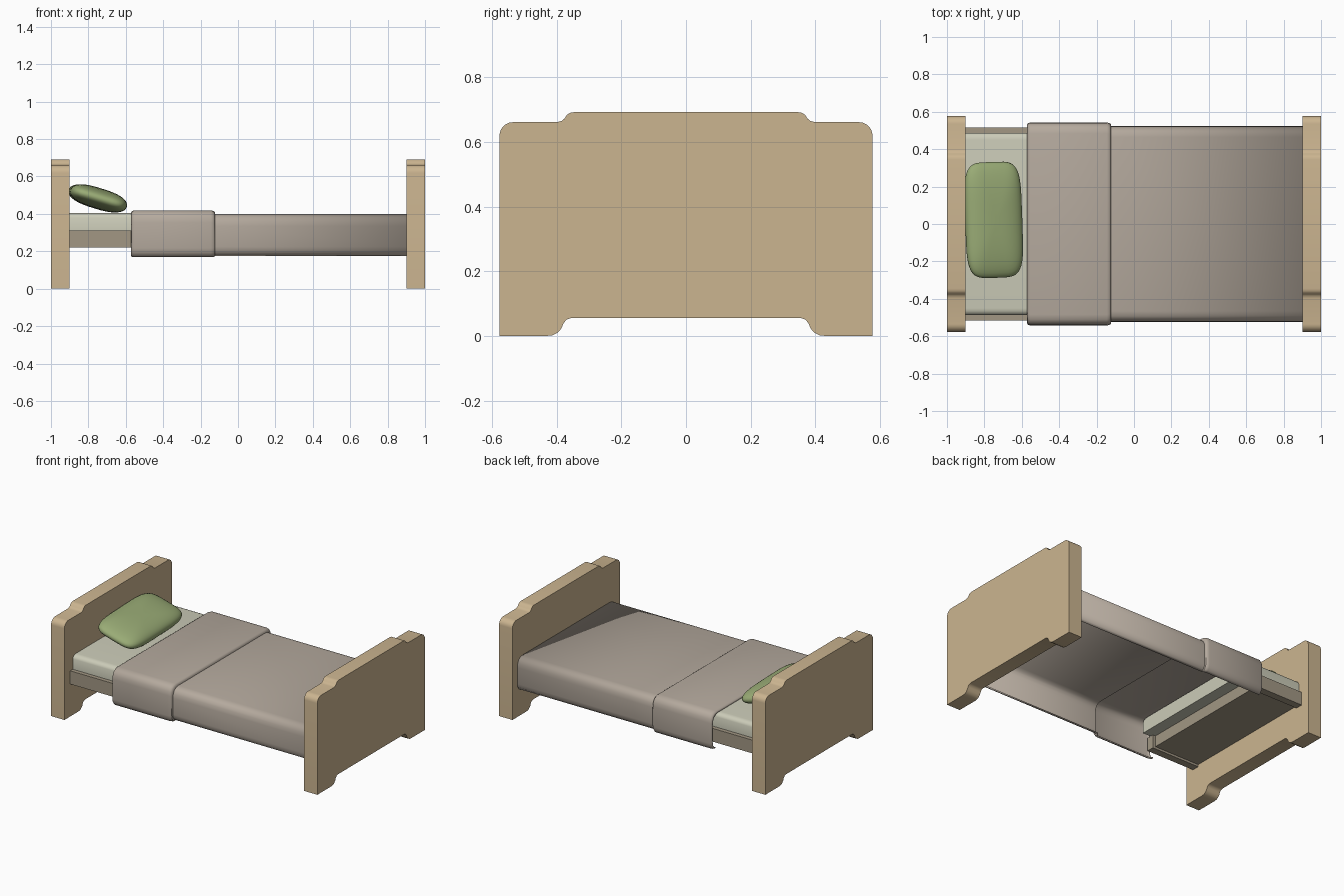
import bpy, bmesh, math
from mathutils import Matrix

if "Cube" in bpy.data.objects:
    bpy.data.objects.remove(bpy.data.objects["Cube"])


def material(name, rgb):
    m = bpy.data.materials.new(name)
    m.diffuse_color = (*rgb, 1)
    m.use_nodes = True
    m.node_tree.nodes["Principled BSDF"].inputs["Base Color"].default_value = m.diffuse_color
    return m


WOOD = material("wood", (0.60, 0.46, 0.28))
FRAME = material("frame_wood", (0.36, 0.31, 0.23))
SHEET = material("sheet", (0.60, 0.60, 0.48))
COVER = material("cover", (0.46, 0.40, 0.34))
GREEN = material("pillow_green", (0.32, 0.41, 0.18))


def finish(name, bm, mat, smooth=None):
    bmesh.ops.recalc_face_normals(bm, faces=bm.faces)
    me = bpy.data.meshes.new(name)
    bm.to_mesh(me)
    bm.free()
    me.materials.append(mat)
    ob = bpy.data.objects.new(name, me)
    bpy.context.collection.objects.link(ob)
    if smooth:
        bpy.ops.object.select_all(action='DESELECT')
        ob.select_set(True)
        bpy.context.view_layer.objects.active = ob
        bpy.ops.object.shade_smooth_by_angle(angle=math.radians(smooth))
    return ob


def box(name, lo, hi, mat):
    bm = bmesh.new()
    bmesh.ops.create_cube(bm, size=1)
    for v in bm.verts:
        v.co = [(a + b) / 2 + c * (b - a) for a, b, c in zip(lo, hi, v.co)]
    return finish(name, bm, mat)


def mirror_profile(half):
    return half + [(-y, z) for y, z in reversed(half)]


# Headboard and footboard: one silhouette extruded along x
corner = [(0.535 + 0.042 * math.cos(a), 0.619 + 0.042 * math.sin(a))
          for a in [math.radians(15 * i) for i in range(7)]]
outline = mirror_profile(
    [(0.355, 0.055), (0.37, 0.05), (0.379, 0.038), (0.386, 0.022), (0.398, 0.009),
     (0.412, 0.002), (0.43, 0), (0.577, 0)] + corner +
    [(0.398, 0.661), (0.384, 0.665), (0.376, 0.672), (0.368, 0.684), (0.358, 0.69), (0.345, 0.692)])
for name, x in (("headboard", -1.0), ("footboard", 0.9)):
    bm = bmesh.new()
    face = bm.faces.new([bm.verts.new((x, y, z)) for y, z in outline])
    ext = bmesh.ops.extrude_face_region(bm, geom=[face])
    moved = [g for g in ext["geom"] if isinstance(g, bmesh.types.BMVert)]
    bmesh.ops.translate(bm, verts=moved, vec=(0.1, 0, 0))
    finish(name, bm, WOOD, 35)

# Bed base at the pillow end
for side, s in (("back", 1), ("front", -1)):
    ys = sorted((s * 0.465, s * 0.515))
    box(side + "_rail", (-0.9, ys[0], 0.22), (-0.54, ys[1], 0.31), FRAME)
box("bed_base", (-0.9, -0.465, 0.235), (-0.56, 0.465, 0.31), FRAME)

# Mattress with rounded long top edges
bm = bmesh.new()
section = mirror_profile([(0.487, 0.31), (0.487, 0.38), (0.48, 0.395), (0.465, 0.403), (0.45, 0.405)])
face = bm.faces.new([bm.verts.new((-0.9, y, z)) for y, z in section])
ext = bmesh.ops.extrude_face_region(bm, geom=[face])
bmesh.ops.translate(bm, vec=(0.42, 0, 0),
                    verts=[g for g in ext["geom"] if isinstance(g, bmesh.types.BMVert)])
finish("mattress", bm, SHEET, 40)

# Blanket: open section lofted along x, swelling at the turned-down fold
half = [(0.492, 0.176), (0.508, 0.184), (0.52, 0.202), (0.524, 0.225), (0.524, 0.335),
        (0.52, 0.362), (0.509, 0.383), (0.492, 0.395), (0.465, 0.40)]
section = mirror_profile(half)
stations = [(-0.572, 0.006), (-0.567, 0.014), (-0.555, 0.019), (-0.145, 0.019),
            (-0.132, 0.016), (-0.124, 0.01), (-0.122, 0), (0.9, 0)]
bm = bmesh.new()
rows = []
for x, off in stations:
    rows.append([bm.verts.new((x, y + math.copysign(off, y),
                               z + (off if z > 0.3 else -off * 0.4))) for y, z in section])
for a, b in zip(rows, rows[1:]):
    for i in range(len(section) - 1):
        bm.faces.new((a[i], a[i + 1], b[i + 1], b[i]))
blanket = finish("blanket", bm, COVER, 40)
mod = blanket.modifiers.new("thickness", 'SOLIDIFY')
mod.thickness = 0.008
mod.offset = -1

# Pillow: squared-off ellipsoid leaning on the headboard
def power(v, e):
    return math.copysign(abs(v) ** e, v)


bm = bmesh.new()
bmesh.ops.create_uvsphere(bm, u_segments=48, v_segments=20, radius=1)
for v in bm.verts:
    lat = math.asin(max(-1, min(1, v.co.z)))
    lon = math.atan2(v.co.y, v.co.x)
    r = power(max(0, math.cos(lat)), 0.75)
    v.co = (0.158 * r * power(math.cos(lon), 0.42),
            0.31 * r * power(math.sin(lon), 0.42),
            0.056 * power(math.sin(lat), 0.9))
bmesh.ops.transform(bm, verts=bm.verts, matrix=Matrix.Translation((-0.75, 0.022, 0.483))
                    @ Matrix.Rotation(math.radians(2), 4, 'Z')
                    @ Matrix.Rotation(math.radians(17), 4, 'Y'))
finish("pillow", bm, GREEN, 80)
